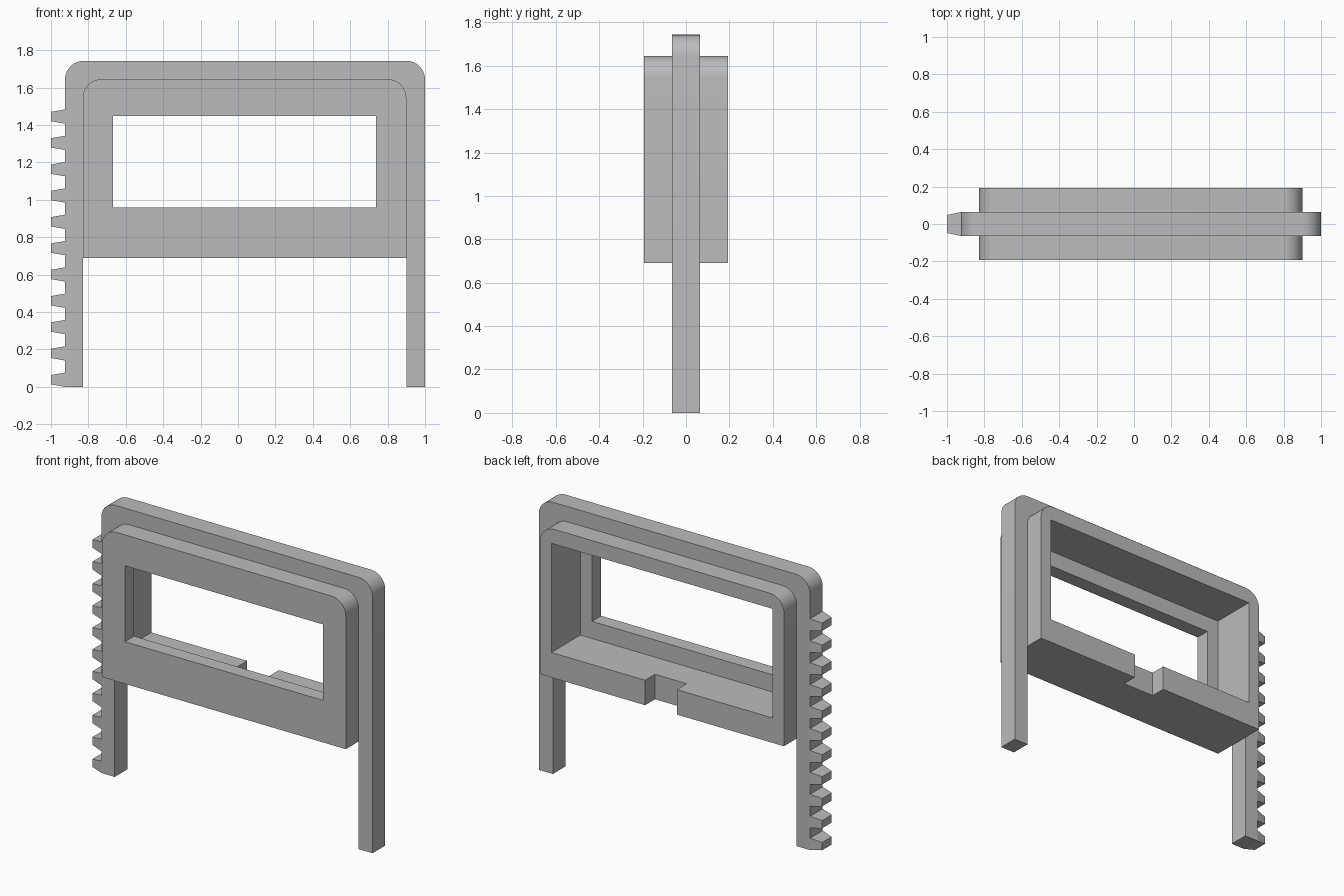
import bpy
import bmesh
from math import cos, sin, pi, radians

if "Cube" in bpy.data.objects:
    bpy.data.objects.remove(bpy.data.objects["Cube"])

# One plain grey for the whole model
grey = bpy.data.materials.new("plain_grey")
grey.use_nodes = True
grey.diffuse_color = (0.5, 0.5, 0.5, 1)
grey.node_tree.nodes["Principled BSDF"].inputs["Base Color"].default_value = (0.5, 0.5, 0.5, 1)


def finish(name, bm):
    bmesh.ops.recalc_face_normals(bm, faces=bm.faces)
    mesh = bpy.data.meshes.new(name)
    bm.to_mesh(mesh)
    bm.free()
    mesh.materials.append(grey)
    obj = bpy.data.objects.new(name, mesh)
    bpy.context.collection.objects.link(obj)
    return obj


def prism(name, profile, y0, y1):
    """Extrude an (x, z) outline from y0 to y1."""
    bm = bmesh.new()
    face = bm.faces.new([bm.verts.new((x, y0, z)) for x, z in profile])
    new = bmesh.ops.extrude_face_region(bm, geom=[face])["geom"]
    verts = [v for v in new if isinstance(v, bmesh.types.BMVert)]
    bmesh.ops.translate(bm, verts=verts, vec=(0, y1 - y0, 0))
    return finish(name, bm)


def arch(x0, x1, bottom, top, r=0.1, steps=10):
    """Outline from bottom left, over two rounded top corners, to bottom right."""
    pts = [(x0, bottom)]
    for cx, start in ((x0 + r, pi), (x1 - r, pi / 2)):
        for i in range(steps + 1):
            a = start - i * pi / 2 / steps
            pts.append((cx + r * cos(a), top - r + r * sin(a)))
    return pts + [(x1, bottom)]


def rect(x0, x1, z0, z1):
    return [(x0, z0), (x0, z1), (x1, z1), (x1, z0)]


def activate(obj):
    bpy.ops.object.select_all(action='DESELECT')
    obj.select_set(True)
    bpy.context.view_layer.objects.active = obj


def cut(obj, cutter):
    cutter.hide_render = True
    mod = obj.modifiers.new("cut", 'BOOLEAN')
    mod.operation, mod.solver, mod.object = 'DIFFERENCE', 'EXACT', cutter
    activate(obj)
    bpy.ops.object.modifier_apply(modifier=mod.name)
    bpy.data.objects.remove(cutter)


LEFT, RIGHT, BOTTOM, TOP = -0.83, 0.90, 0.69, 1.645
DEPTH, BAND = 0.193, 0.064

# Housing: open at the back, window in front, notch in the lower back wall
housing = prism("housing", arch(LEFT, RIGHT, BOTTOM, TOP), -DEPTH, DEPTH)
cut(housing, prism("pocket_cutter", rect(-0.75, 0.82, 0.85, 1.55), -0.1, 0.4))
cut(housing, prism("window_cutter", rect(-0.667, 0.737, 0.96, 1.447), -0.4, 0.1))
cut(housing, prism("notch_cutter", rect(-0.07, 0.155, 0.6, 0.9), 0.093, 0.4))

# Band over the housing, running down into two legs
outer = arch(-0.925, 1.0, 0, 1.743)
inner = arch(LEFT, RIGHT, 0, TOP)
band = prism("band_and_legs", outer + inner[::-1], -BAND, BAND)

for obj in (housing, band):
    activate(obj)
    bpy.ops.object.shade_smooth_by_angle(angle=radians(30))

# Rack of tapered teeth down the outside of the right leg
bm = bmesh.new()
for i in range(11):
    z = 0.038 + i * 0.1407
    rings = []
    for x, hy, hz in ((-0.925, BAND, 0.038), (-1.0, 0.048, 0.025)):
        rings.append([bm.verts.new((x, sy * hy, z + sz * hz))
                      for sy, sz in ((-1, -1), (1, -1), (1, 1), (-1, 1))])
    base, tip = rings
    bm.faces.new(base)
    bm.faces.new(tip)
    for k in range(4):
        n = (k + 1) % 4
        bm.faces.new((base[k], base[n], tip[n], tip[k]))
finish("rack_teeth", bm)
